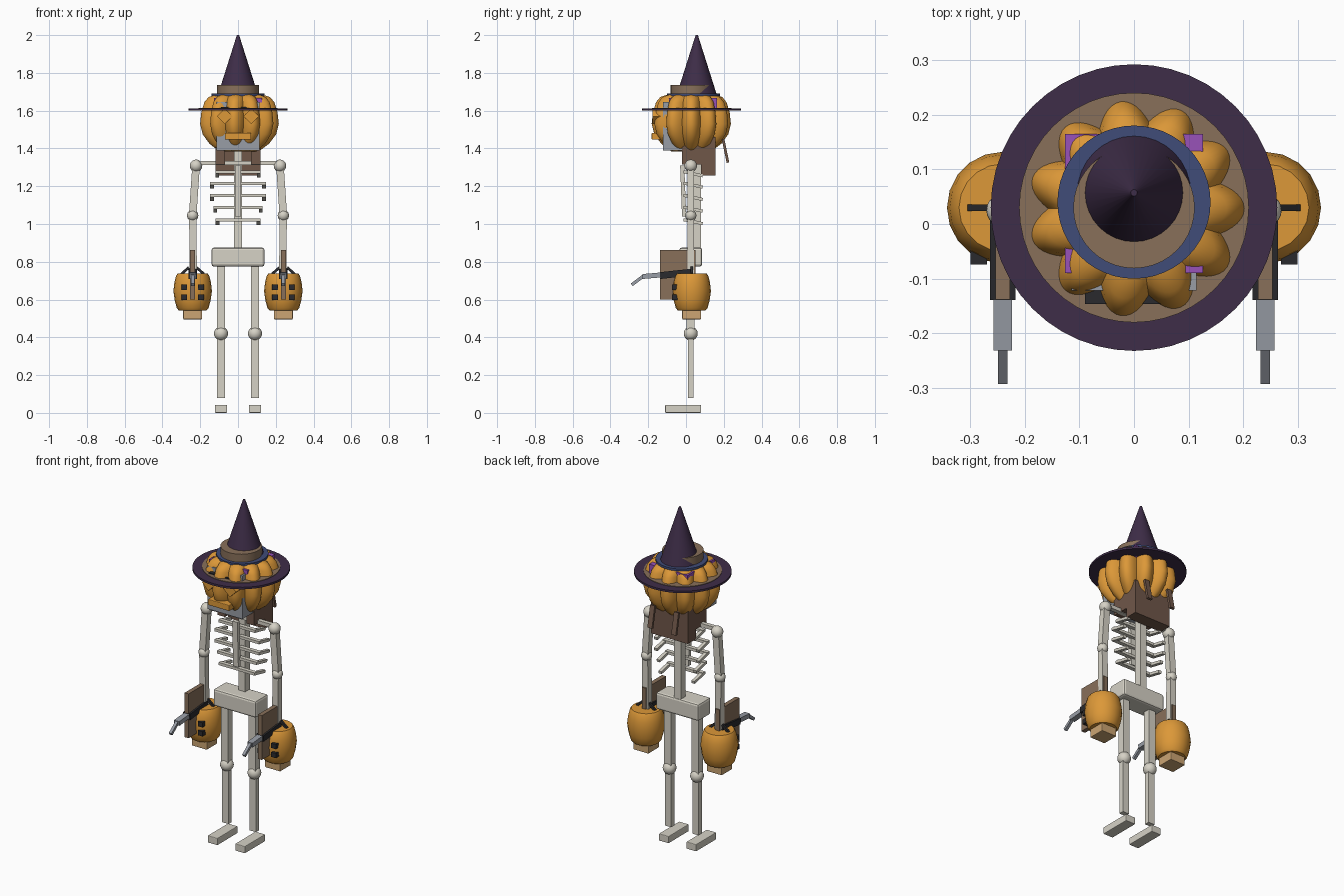
import bpy, bmesh, math
from mathutils import Vector, Matrix

if "Cube" in bpy.data.objects:
    bpy.data.objects.remove(bpy.data.objects["Cube"])


def mat(name, r, g, b):
    m = bpy.data.materials.new(name)
    lin = [((c / 255 + 0.055) / 1.055) ** 2.4 for c in (r, g, b)]
    m.diffuse_color = (*lin, 1)
    m.use_nodes = True
    m.node_tree.nodes["Principled BSDF"].inputs["Base Color"].default_value = m.diffuse_color
    return m


ORANGE = mat("pumpkin_orange", 220, 152, 56)
BONE = mat("bone_white", 214, 210, 198)
PURPLE = mat("hat_purple", 62, 45, 72)
TAN = mat("leather_tan", 136, 112, 90)
SAND = mat("light_tan", 204, 165, 115)
BROWN = mat("dark_brown", 112, 87, 73)
BLUE = mat("band_blue", 64, 76, 120)
VIOLET = mat("violet", 152, 82, 184)
GREY = mat("steel_grey", 152, 157, 166)
BLACK = mat("black", 42, 42, 45)


def finish(bm, name, m, smooth=False):
    bmesh.ops.recalc_face_normals(bm, faces=bm.faces)
    me = bpy.data.meshes.new(name)
    bm.to_mesh(me)
    bm.free()
    me.materials.append(m)
    ob = bpy.data.objects.new(name, me)
    bpy.context.collection.objects.link(ob)
    if smooth:
        bpy.ops.object.select_all(action='DESELECT')
        ob.select_set(True)
        bpy.context.view_layer.objects.active = ob
        bpy.ops.object.shade_smooth_by_angle(angle=math.radians(35))
    return ob


def box(name, m, x, y, z, rot=None, bevel=0):
    """Box from (min, max) ranges, optionally turned about its centre."""
    c = Vector((sum(x) / 2, sum(y) / 2, sum(z) / 2))
    s = Matrix.Diagonal((x[1] - x[0], y[1] - y[0], z[1] - z[0], 1))
    bm = bmesh.new()
    bmesh.ops.create_cube(bm, size=1, matrix=Matrix.Translation(c) @ (rot or Matrix()) @ s)
    if bevel:
        bmesh.ops.bevel(bm, geom=bm.edges[:], offset=bevel, segments=2, affect='EDGES', profile=0.5)
    return finish(bm, name, m)


def bar(name, m, a, b, wx, wy):
    """Square rod between two points."""
    a, b = Vector(a), Vector(b)
    d = b - a
    z = d.normalized()
    ref = Vector((1, 0, 0)) if abs(z.x) < 0.8 else Vector((0, 1, 0))
    y = z.cross(ref).normalized()
    r = Matrix((y.cross(z), y, z)).transposed().to_4x4()
    bm = bmesh.new()
    bmesh.ops.create_cube(bm, size=1, matrix=Matrix.Translation((a + b) / 2) @ r
                          @ Matrix.Diagonal((wx, wy, d.length, 1)))
    return finish(bm, name, m)


def ball(name, m, c, r):
    bm = bmesh.new()
    bmesh.ops.create_uvsphere(bm, u_segments=20, v_segments=12, radius=r,
                              matrix=Matrix.Translation(c))
    return finish(bm, name, m, True)


def lathe(name, m, centre, profile, n=48, lobes=0, depth=0.0):
    """Closed turned shape; optional ribs around it."""
    bm = bmesh.new()
    rings = []
    for r, z in profile:
        ring = []
        for i in range(n):
            a = 2 * math.pi * i / n
            k = 1 + depth * (2 * abs(math.cos(lobes * a / 2)) - 1.3) if lobes else 1
            ring.append(bm.verts.new((centre[0] + r * k * math.cos(a),
                                      centre[1] + r * k * math.sin(a), z)))
        rings.append(ring)
    for p, q in zip(rings, rings[1:]):
        for i in range(n):
            j = (i + 1) % n
            bm.faces.new((p[i], p[j], q[j], q[i]))
    bm.faces.new(rings[0][::-1])
    bm.faces.new(rings[-1])
    return finish(bm, name, m, True)


# Pelvis, spine, breastbone and collar bones
box("pelvis", BONE, (-0.14, 0.14), (-0.035, 0.085), (0.775, 0.875), bevel=0.012)
box("spine", BONE, (-0.022, 0.022), (0.035, 0.08), (0.87, 1.42))
bar("breastbone", BONE, (0, -0.02, 1.31), (0, -0.01, 1.04), 0.034, 0.022)
box("collar_bone", BONE, (-0.22, 0.22), (0.01, 0.035), (1.312, 1.334))

for s in (-1, 1):
    # Ribs: front bars with side pieces sloping backwards
    for z, w in ((1.275, 0.12), (1.215, 0.147), (1.15, 0.147), (1.088, 0.13), (1.022, 0.118)):
        box("rib_front", BONE, sorted((0, s * w)), (-0.012, 0.012), (z - 0.008, z + 0.008))
        bar("rib_side", BONE, (s * (w - 0.01), -0.005, z), (s * (w - 0.01), 0.088, z - 0.02),
            0.02, 0.016)

    # Legs
    x = s * 0.09
    box("thigh", BONE, (x - 0.022, x + 0.022), (0.003, 0.045), (0.42, 0.79))
    ball("knee", BONE, (x, 0.025, 0.42), 0.037)
    box("shin", BONE, (x - 0.021, x + 0.021), (0.01, 0.04), (0.078, 0.42))
    box("foot", BONE, (x - 0.032, x + 0.032), (-0.11, 0.08), (0, 0.042), bevel=0.004)

    # Arms
    ball("shoulder", BONE, (s * 0.222, 0.025, 1.308), 0.033)
    bar("upper_arm", BONE, (s * 0.222, 0.025, 1.308), (s * 0.24, 0.025, 1.045), 0.04, 0.036)
    ball("elbow", BONE, (s * 0.24, 0.025, 1.045), 0.03)
    bar("forearm", BONE, (s * 0.24, 0.025, 1.045), (s * 0.236, 0.025, 0.72), 0.038, 0.036)

    # Pumpkin bucket with base, handle and face
    cx = s * 0.24
    lathe("bucket", ORANGE, (cx, 0.03),
          [(0.074, 0.543), (0.084, 0.555), (0.095, 0.595), (0.102, 0.645),
           (0.097, 0.69), (0.088, 0.725), (0.08, 0.737)], n=20)
    box("bucket_base", SAND, (cx - 0.05, cx + 0.05), (-0.02, 0.08), (0.495, 0.55), bevel=0.004)
    for t in (-1, 1):
        bar("bucket_handle", BLACK, (cx + t * 0.06, 0.03, 0.735), (cx + t * 0.02, 0.03, 0.77),
            0.014, 0.012)
        for z in (0.665, 0.612):
            box("bucket_face", BLACK, (cx + t * 0.044 - 0.015, cx + t * 0.044 + 0.015),
                (-0.074, -0.04), (z - 0.014, z + 0.014))

    # Held tool: board, dark body, steel tube and bent tip
    box("tool_board", TAN, (cx - 0.013, cx + 0.013), (-0.138, 0.05), (0.6, 0.862))
    bar("tool_body", BLACK, (cx, -0.137, 0.727), (cx, 0.03, 0.745), 0.046, 0.036)
    bar("tool_tube", GREY, (cx, -0.137, 0.73), (cx, -0.23, 0.722), 0.034, 0.026)
    bar("tool_tip", GREY, (cx, -0.225, 0.725), (cx, -0.287, 0.678), 0.017, 0.017)

    # Hair: side locks and back strands
    box("side_lock", BROWN, sorted((s * 0.07, s * 0.12)), (-0.022, 0.09), (1.315, 1.42))
    bar("back_strand", BROWN, (s * 0.078, 0.196, 1.45), (s * 0.078, 0.222, 1.325), 0.03, 0.014)

box("back_hair", BROWN, (-0.12, 0.12), (0.08, 0.155), (1.257, 1.46))

# Head block inside the pumpkin, poking through at the corners
box("head_block", GREY, (-0.114, 0.114), (-0.122, 0.09), (1.39, 1.645))
box("hair_block", VIOLET, (-0.126, 0.126), (-0.09, 0.165), (1.6, 1.668))

# Pumpkin head
lathe("pumpkin_head", ORANGE, (0.004, 0.028),
      [(0.10, 1.385), (0.15, 1.425), (0.185, 1.475), (0.198, 1.53), (0.192, 1.59),
       (0.176, 1.645), (0.155, 1.672), (0.11, 1.688)], n=132, lobes=11, depth=0.1)

# Face: diamond eyes and a block mouth
for s in (-1, 1):
    box("eye", ORANGE, (s * 0.07 - 0.029, s * 0.07 + 0.029), (-0.178, -0.12),
        (1.541, 1.599), rot=Matrix.Rotation(math.pi / 4, 4, 'Y'))
box("mouth", ORANGE, (-0.07, 0.07), (-0.182, -0.11), (1.447, 1.482), bevel=0.004)

# Hat
lathe("hat_brim", PURPLE, (0, 0.03), [(0.262, 1.6), (0.262, 1.612)], n=48)
lathe("brim_lining", TAN, (0, 0.03), [(0.21, 1.611), (0.21, 1.615)], n=48)
box("hat_clip", BLACK, (-0.09, 0.09), (-0.146, -0.115), (1.61, 1.62))
lathe("blue_band", BLUE, (0, 0.04), [(0.14, 1.677), (0.14, 1.69)], n=48)
lathe("hat_band", TAN, (0, 0.03), [(0.111, 1.685), (0.111, 1.737)], n=40)
lathe("hat_cone", PURPLE, (0, 0.057), [(0.106, 1.683), (0.09, 1.735), (0.006, 2.0)], n=32)
